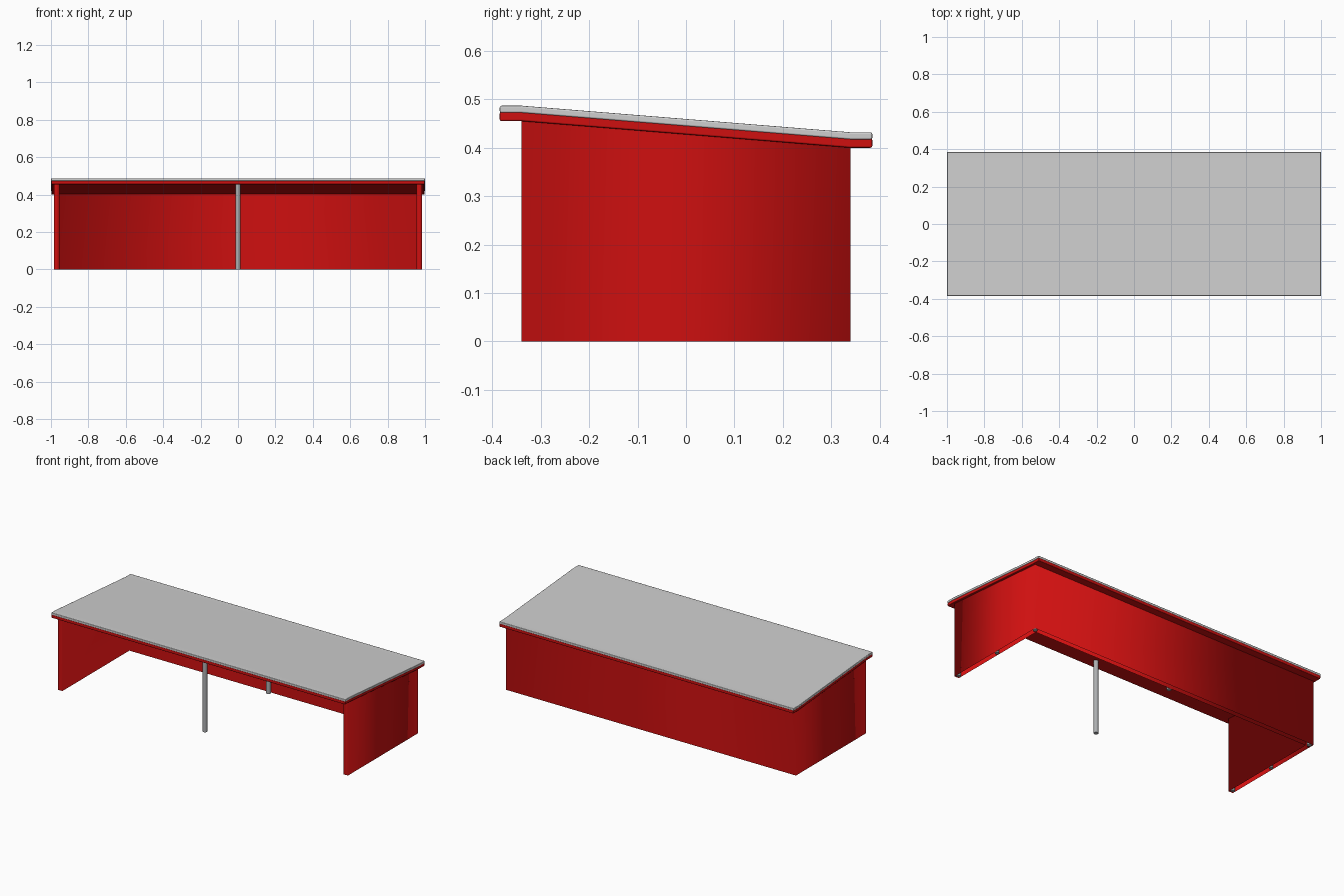
import bpy
from math import pi

cube = bpy.data.objects.get("Cube")
if cube:
    bpy.data.objects.remove(cube, do_unlink=True)


def material(name, rgb):
    mat = bpy.data.materials.new(name)
    mat.use_nodes = True
    colour = (*rgb, 1)
    mat.diffuse_color = colour
    mat.node_tree.nodes["Principled BSDF"].inputs["Base Color"].default_value = colour
    return mat


RED = material("red panel", (0.62, 0.005, 0.005))
LIGHT = material("light grey roofing", (0.62, 0.62, 0.62))
STEEL = material("steel grey", (0.42, 0.43, 0.44))

WALL_X, WALL_Y, THICK = 0.985, 0.34, 0.03
EAVE_Y = 0.385
FRONT_Z, BACK_Z = 0.455, 0.40


def underside(y):
    """Height of the roof underside, level on both overhangs."""
    t = min(max((y + WALL_Y) / (2 * WALL_Y), 0), 1)
    return FRONT_Z + t * (BACK_Z - FRONT_Z)


def make_object(name, verts, faces, mat):
    mesh = bpy.data.meshes.new(name)
    mesh.from_pydata(verts, [], faces)
    mesh.materials.append(mat)
    obj = bpy.data.objects.new(name, mesh)
    bpy.context.collection.objects.link(obj)
    for poly in mesh.polygons:
        poly.use_smooth = True
    return obj


def ring_faces(n):
    return [(i, (i + 1) % n, (i + 1) % n + n, i + n) for i in range(n)]


# Three-sided wall shell, open below, meeting the sloped roof
inner_x, inner_y = WALL_X - THICK, WALL_Y - THICK
half = [(WALL_X, WALL_Y), (WALL_X, -WALL_Y), (inner_x, -WALL_Y), (inner_x, inner_y)]
outline = [(-x, y) for x, y in half] + [(x, y) for x, y in reversed(half)]
base = [(x, y, 0) for x, y in outline]
top = [(x, y, underside(y) + 0.004) for x, y in outline]
make_object("walls", base + top, ring_faces(len(outline)), RED)


# Bent roof sheets, extruded along x
def roof_sheet(name, low, high, mat, reach):
    ys = (-EAVE_Y, -WALL_Y, WALL_Y, EAVE_Y)
    profile = [(y, underside(y) + low) for y in ys]
    profile += [(y, underside(y) + high) for y in reversed(ys)]
    n = len(profile)
    verts = [(x, y, z) for x in (-reach, reach) for y, z in profile]
    caps = [tuple(reversed(range(n))), tuple(range(n, 2 * n))]
    sheet = make_object(name, verts, ring_faces(n) + caps, mat)
    bevel = sheet.modifiers.new("soft edges", "BEVEL")
    bevel.width = 0.004
    bevel.segments = 2
    bevel.limit_method = "ANGLE"
    bevel.harden_normals = True


roof_sheet("roof_frame", 0, 0.02, RED, 0.998)
roof_sheet("roof_top", 0.017, 0.032, LIGHT, 1.0)


# Round steel posts
def post(name, x, y, radius):
    height = underside(y) + 0.008
    bpy.ops.mesh.primitive_cylinder_add(vertices=16, radius=radius, depth=height,
                                        location=(x, y, height / 2))
    obj = bpy.context.object
    obj.name = name
    obj.data.materials.append(STEEL)
    bpy.ops.object.shade_smooth_by_angle(angle=pi / 4)


post("front_post", 0, -0.32, 0.013)
post("back_post", 0, 0.296, 0.013)

# Posts concealed in the side walls
for side, x in (("right", -0.97), ("left", 0.97)):
    for place, y in (("front", -0.322), ("middle", 0), ("corner", 0.322)):
        post(f"{side}_{place}_wall_post", x, y, 0.012)
